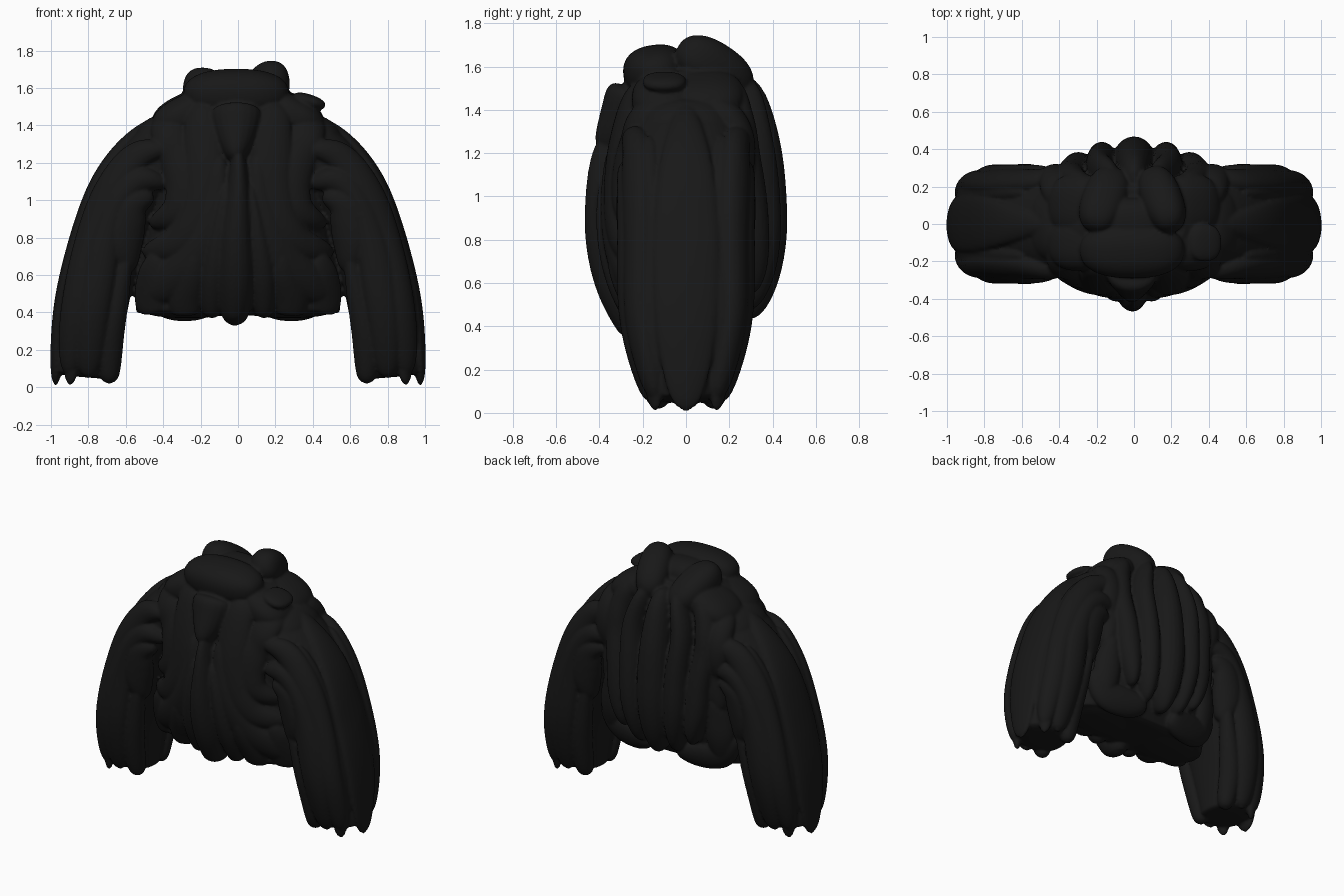
import bpy, math
from mathutils import Vector
from mathutils.bvhtree import BVHTree

if "Cube" in bpy.data.objects:
    bpy.data.objects.remove(bpy.data.objects["Cube"])

mat = bpy.data.materials.new("black_fabric")
mat.diffuse_color = (0.009, 0.009, 0.009, 1)
mat.use_nodes = True
mat.node_tree.nodes["Principled BSDF"].inputs["Base Color"].default_value = mat.diffuse_color
BASE_V, BASE_F = [], []


def make(name, verts, faces):
    me = bpy.data.meshes.new(name)
    me.from_pydata([tuple(v) for v in verts], [], faces)
    me.materials.append(mat)
    me.polygons.foreach_set("use_smooth", [True] * len(me.polygons))
    ob = bpy.data.objects.new(name, me)
    bpy.context.collection.objects.link(ob)
    return ob


def spline(pts, n):
    """Catmull-Rom samples through tuples of any length."""
    out = []
    for i in range(n):
        f = i / (n - 1) * (len(pts) - 1)
        k = min(int(f), len(pts) - 2)
        t = f - k
        p0, p1, p2, p3 = (pts[max(k - 1, 0)], pts[k], pts[k + 1], pts[min(k + 2, len(pts) - 1)])
        out.append([0.5 * (2 * b + (c - a) * t + (2 * a - 5 * b + 4 * c - d) * t * t
                           + (3 * b - a - 3 * c + d) * t ** 3)
                    for a, b, c, d in zip(p0, p1, p2, p3)])
    return out


def skin(rings):
    m = len(rings[0])
    faces = [(i * m + j, i * m + (j + 1) % m, (i + 1) * m + (j + 1) % m, (i + 1) * m + j)
             for i in range(len(rings) - 1) for j in range(m)]
    last = (len(rings) - 1) * m
    faces += [tuple(range(m))[::-1], tuple(range(last, last + m))]
    return [v for r in rings for v in r], faces


def section(c, u, v):
    ring = []
    for j in range(48):
        a = 2 * math.pi * j / 48
        ca, sa = math.cos(a), math.sin(a)
        ring.append(c + u * math.copysign(abs(ca) ** .87, ca) + v * math.copysign(abs(sa) ** .87, sa))
    return ring


def loft(name, secs):
    """Visible core, plus a lengthened copy that the padding is laid on."""
    c, u, v = secs[-1]
    down = Vector((0, 0, -1))
    rings = [section(*q) for q in secs]
    vs, fs = skin(rings + [section(c + down * .3, u, v)])
    off = len(BASE_V)
    BASE_V.extend(vs)
    BASE_F.extend([tuple(i + off for i in q) for q in fs])
    ends = [section(c + down * .012, u * .85, v * .85), section(c + down * .018, u * .5, v * .5)]
    make(name, *skin(rings + ends))


# Torso core, top to hem: z, half width, half depth
torso = [(1.58, .27, .19), (1.5, .38, .25), (1.4, .44, .28), (1.2, .48, .325), (1.0, .485, .345),
         (.8, .5, .345), (.6, .55, .30), (.40, .545, .20)]
loft("torso", [(Vector((0, 0, z)), Vector((w, 0, 0)), Vector((0, d, 0))) for z, w, d in spline(torso, 36)])

# Sleeve cores: x, z, half width, half depth
arm = [(.15, 1.33, .20, .22), (.39, 1.235, .195, .25), (.565, 1.06, .185, .26), (.675, .81, .18, .26),
       (.77, .43, .18, .25), (.805, .07, .17, .16)]
for s, side in ((1, "left"), (-1, "right")):
    pts = spline(arm, 40)
    secs = []
    for i, (x, z, w, d) in enumerate(pts):
        a, b = pts[max(i - 1, 0)], pts[min(i + 1, 39)]
        n = Vector((-(b[1] - a[1]), 0, b[0] - a[0])).normalized()
        n.x *= s
        secs.append((Vector((s * x, 0, z)), n * w, Vector((0, d, 0))))
    loft("sleeve_" + side, secs)

TREE = BVHTree.FromPolygons(BASE_V, BASE_F)


def panel(name, view, pts, t, s=1):
    """Padded strip laid on the core; pts are (across, z, half width) seen from a view."""
    n, samples = 44, []
    for a, z, w in spline(pts, n):
        if view == "side":
            o, d, near = Vector((2 * s, a, z)), Vector((-s, 0, 0)), Vector((s, a, z))
        else:
            k = -1 if view == "front" else 1
            o, d, near = Vector((s * a, 2 * k, z)), Vector((0, -k, 0)), Vector((s * a, .15 * k, z))
        hit, nor, _, _ = TREE.ray_cast(o, d)
        if hit is None:
            hit, nor, _, _ = TREE.find_nearest(near)
        if nor.dot(d) > 0:
            nor = -nor
        samples.append((hit, (nor - .4 * d).normalized(), w))
    P = [q[0].copy() for q in samples]
    N = [q[1].copy() for q in samples]
    for _ in range(6):
        P = [P[0]] + [(P[i - 1] + P[i] * 2 + P[i + 1]) / 4 for i in range(1, n - 1)] + [P[-1]]
        N = [N[0]] + [(N[i - 1] + N[i] * 2 + N[i + 1]) / 4 for i in range(1, n - 1)] + [N[-1]]
    rings = []
    for i in range(n):
        tan = (P[min(i + 1, n - 1)] - P[max(i - 1, 0)]).normalized()
        b = tan.cross(N[i]).normalized()
        up = b.cross(tan)
        e = math.sqrt(max(1 - abs(2 * i / (n - 1) - 1) ** 7, .02))
        w = max(samples[i][2], .01) * e
        rings.append([P[i] + b * w * math.cos(2 * math.pi * j / 20)
                      + up * t * e * math.sin(2 * math.pi * j / 20) for j in range(20)])
    make(name, *skin(rings))


# Centre front placket, throat tab and centre back panel
panel("front_placket", "front", [(0, 1.3, .04), (0, 1.0, .07), (-.01, .8, .09), (-.01, .55, .1), (-.02, .33, .08)], .12)
panel("throat_tab", "front", [(-.01, 1.5, .14), (-.01, 1.42, .13), (-.01, 1.32, .1), (-.01, 1.2, .05)], .11)
panel("back_centre", "back", [(0, 1.55, .08), (0, 1.2, .1), (0, .9, .11), (0, .65, .1), (0, .45, .06)], .12)

# Strips on the body and sleeves; the sleeve set is shared by front and back
SLEEVE = [
    ("sleeve_outer_arc", [(.37, 1.27, .05), (.54, 1.24, .08), (.7, 1.03, .09), (.82, .7, .08), (.88, .35, .08), (.9, .06, .07)], .06),
    ("sleeve_mid_arc", [(.38, 1.08, .05), (.53, 1.11, .07), (.66, .96, .07), (.73, .7, .09), (.78, .35, .09), (.8, .05, .08)], .06),
    ("sleeve_elbow", [(.46, 1.03, .05), (.57, .97, .09), (.6, .8, .1), (.59, .62, .06)], .065),
    ("sleeve_inner", [(.6, .75, .04), (.64, .5, .06), (.68, .25, .07), (.69, .02, .06)], .06),
]
FRONT = SLEEVE + [
    ("lapel", [(.42, 1.46, .08), (.35, 1.3, .1), (.3, 1.1, .09), (.33, .95, .08), (.46, .87, .05)], .055),
    ("chest", [(.2, 1.52, .1), (.18, 1.25, .11), (.2, 1.0, .1), (.3, .79, .09), (.5, .72, .06)], .055),
    ("inner_chest", [(.1, 1.25, .05), (.12, 1.0, .07), (.22, .72, .1), (.36, .57, .1), (.5, .48, .07)], .055),
    ("placket_side", [(.06, 1.1, .03), (.1, .85, .05), (.13, .6, .07), (.14, .37, .06)], .07),
    ("hem", [(.22, .75, .05), (.25, .6, .08), (.28, .48, .09), (.28, .38, .09)], .06),
    ("outer_hem", [(.42, .72, .05), (.45, .6, .09), (.46, .48, .1), (.45, .39, .09)], .05),
]
BACK = SLEEVE + [
    ("spine_side", [(.1, 1.55, .06), (.18, 1.3, .07), (.17, 1.0, .08), (.16, .75, .08), (.13, .48, .06)], .105),
    ("back_curve", [(.25, 1.53, .07), (.34, 1.3, .08), (.31, 1.0, .08), (.29, .78, .08), (.25, .55, .05)], .09),
    ("shoulder_curve", [(.42, 1.43, .08), (.42, 1.25, .09), (.4, 1.0, .08), (.42, .8, .06)], .07),
    ("back_hem", [(.1, .47, .07), (.25, .45, .1), (.4, .48, .1), (.5, .62, .06)], .06),
    ("back_flank", [(.38, .9, .04), (.41, .75, .08), (.42, .6, .09), (.4, .43, .06)], .06),
]
SIDE = [
    ("outer_ridge", [(0, 1.44, .05), (0, 1.15, .12), (0, .8, .15), (0, .4, .14), (0, .01, .09)], .035),
    ("front_ridge", [(-.17, 1.28, .04), (-.18, .9, .06), (-.18, .5, .07), (-.14, .01, .05)], .035),
    ("rear_ridge", [(.17, 1.28, .04), (.18, .9, .06), (.18, .5, .07), (.14, .01, .05)], .035),
]
for s, side in ((1, "left"), (-1, "right")):
    for view, rows in (("front", FRONT), ("back", BACK), ("side", SIDE)):
        for nm, pts, t in rows:
            panel(f"{view}_{nm}_{side}", view, pts, t, s)


def pad(name, loc, size, rot=(0, 0, 0), power=.85):
    """Boxy rounded cushion."""
    bpy.ops.mesh.primitive_uv_sphere_add(segments=40, ring_count=24, radius=1)
    ob = bpy.context.object
    ob.name = name
    for v in ob.data.vertices:
        v.co = Vector([math.copysign(abs(c) ** power, c) * k for c, k in zip(v.co, size)])
    ob.location, ob.rotation_euler = loc, [math.radians(a) for a in rot]
    ob.data.materials.append(mat)
    bpy.ops.object.shade_smooth()


# Collar cushions
pad("collar_front", (-.01, -.14, 1.575), (.28, .15, .125), (8, 0, 0))
pad("collar_middle", (-.01, .02, 1.58), (.2, .12, .1))
pad("collar_back_left", (.15, .13, 1.59), (.11, .2, .12), (-32, 0, 20))
pad("collar_back_right", (-.16, .13, 1.56), (.12, .2, .11), (-32, 0, -20))
# Shoulder yokes filling the slope from collar to sleeve, hem lining, small loose tab
for s, side in ((1, "left"), (-1, "right")):
    pad("yoke_front_" + side, (s * .3, -.1, 1.45), (.17, .15, .1), (0, s * 28, 0))
    pad("yoke_back_" + side, (s * .3, .1, 1.46), (.17, .17, .1), (0, s * 28, 0))
    pad("sleeve_head_" + side, (s * .43, 0, 1.32), (.13, .2, .12), (0, s * 45, 0))
    pad("hem_lining_" + side, (s * .27, -.02, .43), (.26, .19, .06))
pad("shoulder_tab", (.38, -.1, 1.53), (.09, .1, .035), (0, 18, 0))

# Fuse the padding into one continuous quilted skin
parts = list(bpy.context.collection.objects)
bpy.ops.object.select_all(action="DESELECT")
for ob in parts:
    ob.select_set(True)
bpy.context.view_layer.objects.active = parts[0]
bpy.ops.object.join()
jacket = bpy.context.object
jacket.name = "quilted_jacket"
rm = jacket.modifiers.new("fuse", "REMESH")
rm.mode, rm.voxel_size, rm.use_smooth_shade = "VOXEL", .0105, True
